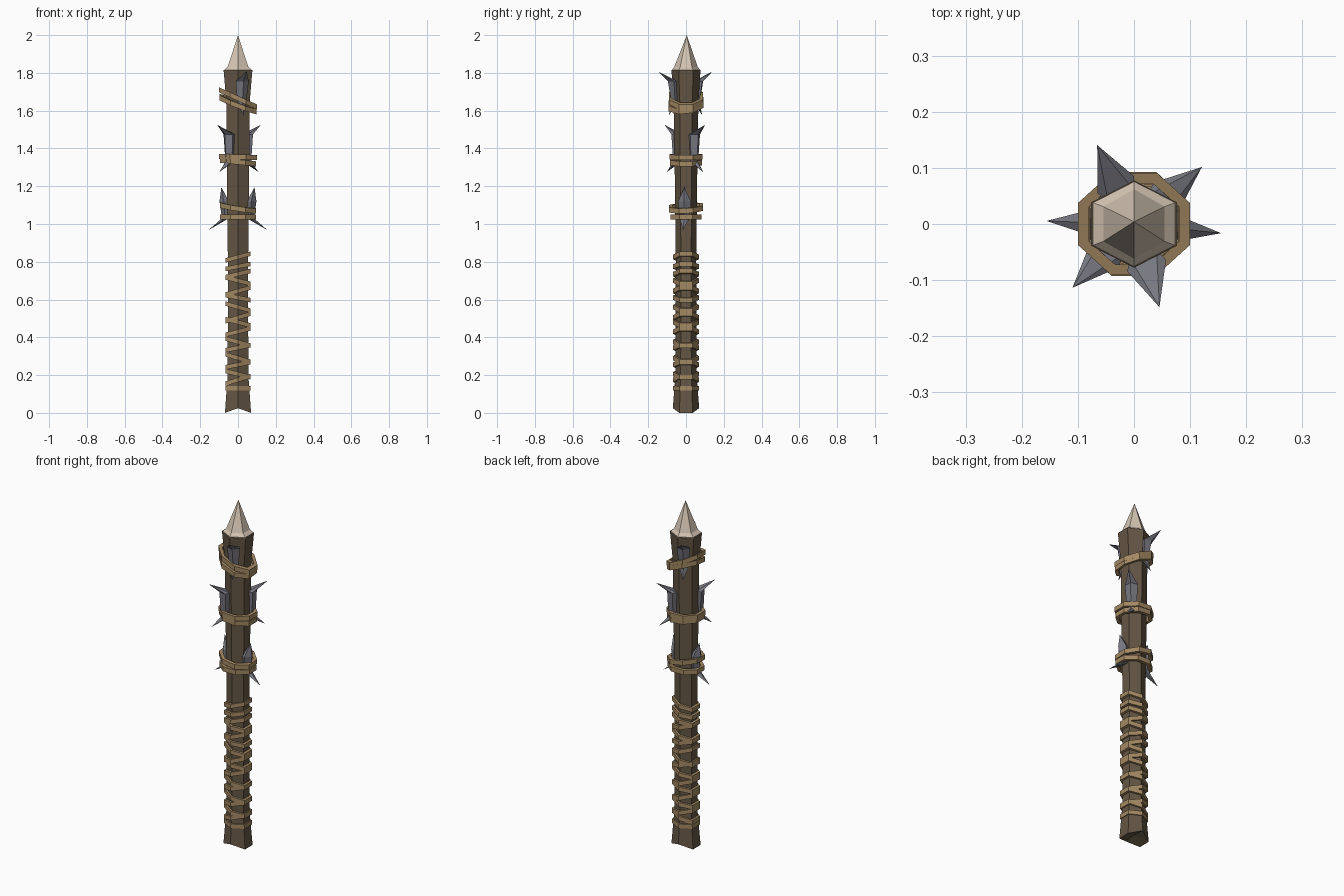
import bpy, bmesh, math

if "Cube" in bpy.data.objects:
    bpy.data.objects.remove(bpy.data.objects["Cube"])


def material(name, rgb):
    m = bpy.data.materials.new(name)
    m.diffuse_color = (*rgb, 1)
    m.use_nodes = True
    m.node_tree.nodes["Principled BSDF"].inputs["Base Color"].default_value = m.diffuse_color
    return m


WOOD = material("dark wood", (0.125, 0.092, 0.058))
ROPE = material("tan binding", (0.37, 0.25, 0.125))
BONE = material("pale bone", (0.66, 0.56, 0.45))
STONE = material("grey stone", (0.185, 0.185, 0.22))


def finish(name, bm, mat):
    bmesh.ops.recalc_face_normals(bm, faces=bm.faces)
    me = bpy.data.meshes.new(name)
    bm.to_mesh(me)
    bm.free()
    me.materials.append(mat)
    ob = bpy.data.objects.new(name, me)
    bpy.context.collection.objects.link(ob)
    return ob


def loft(name, sections, mat, start=None, end=None):
    """Skin rings of points; each end closes to a single point."""
    bm = bmesh.new()
    rings = [[bm.verts.new(p) for p in s] for s in sections]
    n = len(rings[0])
    for a, b in zip(rings, rings[1:]):
        for i in range(n):
            j = (i + 1) % n
            bm.faces.new((a[i], a[j], b[j], b[i]))
    for ring, tip in ((rings[0], start), (rings[-1], end)):
        if tip is None:
            bm.faces.new(ring)
        else:
            t = bm.verts.new(tip)
            for i in range(n):
                bm.faces.new((ring[i], ring[(i + 1) % n], t))
    return finish(name, bm, mat)


def polygon(rx, ry, z, n=6, turn=math.pi / 2):
    return [(rx * math.cos(turn + math.tau * i / n),
             ry * math.sin(turn + math.tau * i / n), z) for i in range(n)]


def band(name, z, rx, ry, slope, height, thick, n, turn=math.pi / 2, slope_y=0.0):
    """Flat strap around the shaft, sheared so that it slants."""
    bm = bmesh.new()
    loops = []
    for dr, dz in ((0, -1), (0, 1), (-thick, 1), (-thick, -1)):
        pts = polygon(rx + dr, ry + dr, 0, n, turn)
        loops.append([bm.verts.new((x, y, z + dz * height / 2 + slope * x + slope_y * y))
                      for x, y, _ in pts])
    for k in range(4):
        a, b = loops[k], loops[(k + 1) % 4]
        for i in range(n):
            j = (i + 1) % n
            bm.faces.new((a[i], a[j], b[j], b[i]))
    return finish(name, bm, ROPE)


def blade(name, angle, low, sections, high):
    """Double-pointed fang: sections are (inner r, outer r, z, half width)."""
    c, s = math.cos(angle), math.sin(angle)

    def place(r, w, z):
        return (r * c - w * s, r * s + w * c, z)

    rings = [[place(ri, -w * .7, z), place((ri + ro) / 2, -w, z), place(ro, 0, z),
              place((ri + ro) / 2, w, z), place(ri, w * .7, z)] for ri, ro, z, w in sections]
    return loft(name, rings, STONE, place(low[0], 0, low[1]), place(high[0], 0, high[1]))


# Hexagonal shaft, flared at both ends, with a notched hollow foot
foot = [(x, y, 0.025 if abs(x) < 0.01 else 0.0) for x, y, _ in polygon(.08, .07, 0)]
shaft = [foot] + [polygon(rx, ry, z) for rx, ry, z in
                  ((.063, .056, .2), (.062, .054, .8), (.068, .06, 1.3),
                   (.072, .066, 1.65), (.088, .077, 1.815))]
loft("shaft", shaft, WOOD, start=(0, 0, .03))

# Bone point with a short sloping rim
loft("bone_tip", [polygon(.088, .078, 1.812), polygon(.063, .062, 1.832)],
     BONE, end=(0, .004, 2.0))

# Grip wraps, slanting alternately
grip = [(.13, 0), (.175, .3), (.205, -.25), (.255, .2), (.29, -.3), (.345, .2),
        (.375, -.28), (.43, .25), (.48, -.25), (.505, .3), (.56, -.28), (.61, -.2),
        (.645, .28), (.70, -.25), (.735, .25), (.775, .2), (.825, .27)]
for i, (z, slope) in enumerate(grip):
    band(f"grip_wrap_{i + 1}", z, .076, .068, slope, .024, .016, 6)

# Straps binding the stone blades
straps = [(1.665, .108, .098, -.45, 0), (1.635, .105, .100, -.38, .1),
          (1.355, .108, .095, -.03, 0), (1.328, .104, .092, -.10, 0),
          (1.085, .104, .098, -.16, .05), (1.038, .104, .088, 0, 0)]
for i, (z, rx, ry, slope, sy) in enumerate(straps):
    band(f"blade_strap_{i + 1}", z, rx, ry, slope, .027, .02, 8, math.pi / 8, sy)

# Three tiers of opposed blades
upper = ((.095, 1.575), ((.055, .08, 1.64, .024), (.055, .10, 1.755, .036)), (.155, 1.808))
middle = ((.142, 1.275), ((.05, .092, 1.33, .024), (.05, .10, 1.475, .034)), (.158, 1.525))
lower = ((.156, .968), ((.05, .085, 1.03, .026), (.05, .098, 1.12, .034)), (.088, 1.195))
tiers = (("upper", upper, (-73, 115)), ("middle", middle, (40, 226)),
         ("lower", lower, (-6, 178)))
for name, (low, sections, high), angles in tiers:
    for i, a in enumerate(angles):
        blade(f"{name}_blade_{i + 1}", math.radians(a), low, sections, high)
